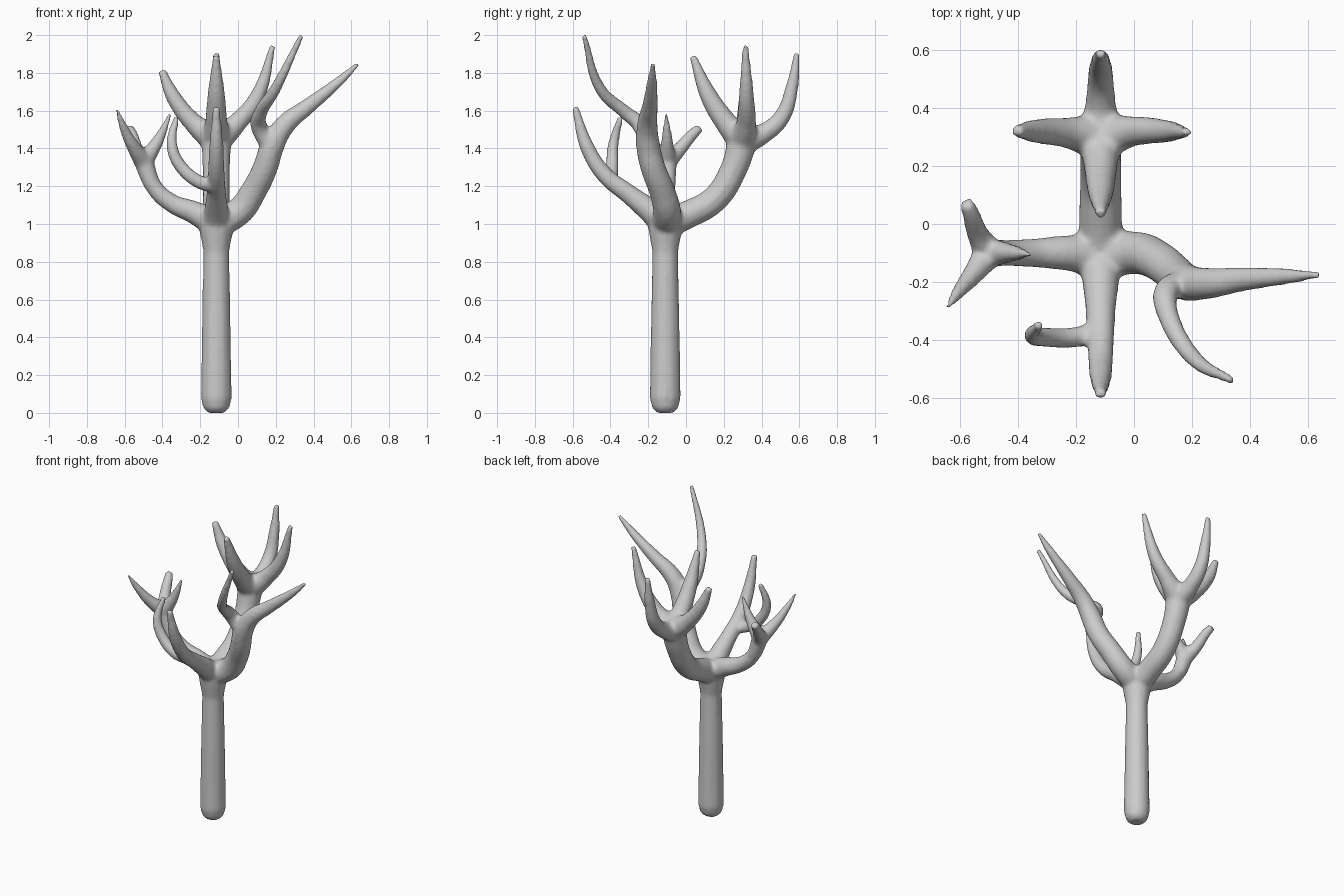
import bpy

cube = bpy.data.objects.get("Cube")
if cube:
    bpy.data.objects.remove(cube, do_unlink=True)

bark = bpy.data.materials.new("grey bark")
bark.use_nodes = True
GREY = (0.6, 0.6, 0.6, 1)
bark.diffuse_color = GREY
bark.node_tree.nodes["Principled BSDF"].inputs["Base Color"].default_value = GREY

curve = bpy.data.curves.new("tree", "CURVE")
curve.dimensions = "3D"
curve.bevel_depth = 1
curve.bevel_resolution = 4
curve.resolution_u = 8
curve.use_fill_caps = True


def limb(*points):
    """Smooth tapering limb through points of (x, y, z, radius)."""
    spline = curve.splines.new("BEZIER")
    spline.bezier_points.add(len(points) - 1)
    for bp, (x, y, z, r) in zip(spline.bezier_points, points):
        bp.co = (x, y, z)
        bp.radius = r
        bp.handle_left_type = bp.handle_right_type = "AUTO"


X, Y = -0.115, -0.11
crown = (X, Y, 1.0, 0.08)

# Trunk with a rounded foot
limb((X, Y, 0, .045), (X, Y, .025, .07), (X, Y, .08, .083), (X, Y, .45, .077),
     (X, Y, .85, .069), (X, Y, .97, .09), (X, Y, 1.08, .085))

# Back bough and its four prongs
fork = (X, .3, 1.44, .08)
limb(crown, (X, .01, 1.05, .075), (X, .15, 1.13, .072), (X, .25, 1.285, .072), fork)
limb(fork, (X, .21, 1.54, .06), (X, .12, 1.68, .048), (X, .035, 1.89, .02))
limb(fork, (X, .42, 1.485, .052), (X, .51, 1.57, .045), (X, .56, 1.72, .035), (X, .588, 1.905, .018))
limb(fork, (-.24, .315, 1.54, .052), (-.34, .32, 1.67, .042), (-.405, .32, 1.815, .022))
limb(fork, (.0, .32, 1.54, .052), (.1, .32, 1.67, .042), (.185, .315, 1.945, .017))

# Left bough with a long tip and a kinked side twig
limb(crown, (.01, -.1, 1.07, .075), (.08, -.125, 1.17, .07), (.145, -.175, 1.3, .067),
     (.18, -.2, 1.41, .065), (.245, -.205, 1.52, .056), (.38, -.19, 1.63, .042),
     (.535, -.18, 1.755, .028), (.638, -.175, 1.85, .013))
limb((.18, -.2, 1.4, .05), (.11, -.24, 1.52, .045), (.12, -.32, 1.59, .037),
     (.195, -.45, 1.71, .031), (.337, -.54, 2.0, .016))

# Right bough with three short prongs
fork = (-.5, -.1, 1.33, .052)
limb(crown, (-.23, -.1, 1.06, .062), (-.35, -.1, 1.11, .05), (-.44, -.1, 1.19, .045), fork)
limb(fork, (-.43, -.1, 1.43, .034), (-.357, -.105, 1.585, .01))
limb(fork, (-.56, -.18, 1.42, .036), (-.605, -.235, 1.51, .025), (-.643, -.288, 1.61, .01))
limb(fork, (-.54, -.03, 1.4, .038), (-.56, .03, 1.47, .032), (-.578, .075, 1.51, .026))

# Front bough with one side twig
limb(crown, (X, -.19, 1.07, .065), (X, -.305, 1.16, .052), (X, -.43, 1.26, .046),
     (X, -.52, 1.4, .04), (X, -.588, 1.62, .02))
limb((X, -.37, 1.2, .036), (-.2, -.39, 1.22, .037), (-.31, -.39, 1.315, .035),
     (-.35, -.385, 1.42, .03), (-.325, -.345, 1.57, .017))

# Convert the limbs to a mesh, fuse them into one skin and soften the joints
obj = bpy.data.objects.new("tree_limbs", curve)
bpy.context.collection.objects.link(obj)
for o in bpy.context.selected_objects:
    o.select_set(False)
obj.select_set(True)
bpy.context.view_layer.objects.active = obj
bpy.ops.object.convert(target="MESH")
tree = bpy.context.object
tree.name = "tree"
remesh = tree.modifiers.new("fuse", "REMESH")
remesh.mode = "VOXEL"
remesh.voxel_size = 0.011
remesh.use_smooth_shade = True
soften = tree.modifiers.new("soften", "SMOOTH")
soften.factor = 0.5
soften.iterations = 10
bpy.ops.object.convert(target="MESH")
tree.data.materials.clear()
tree.data.materials.append(bark)
bpy.ops.object.shade_smooth()
